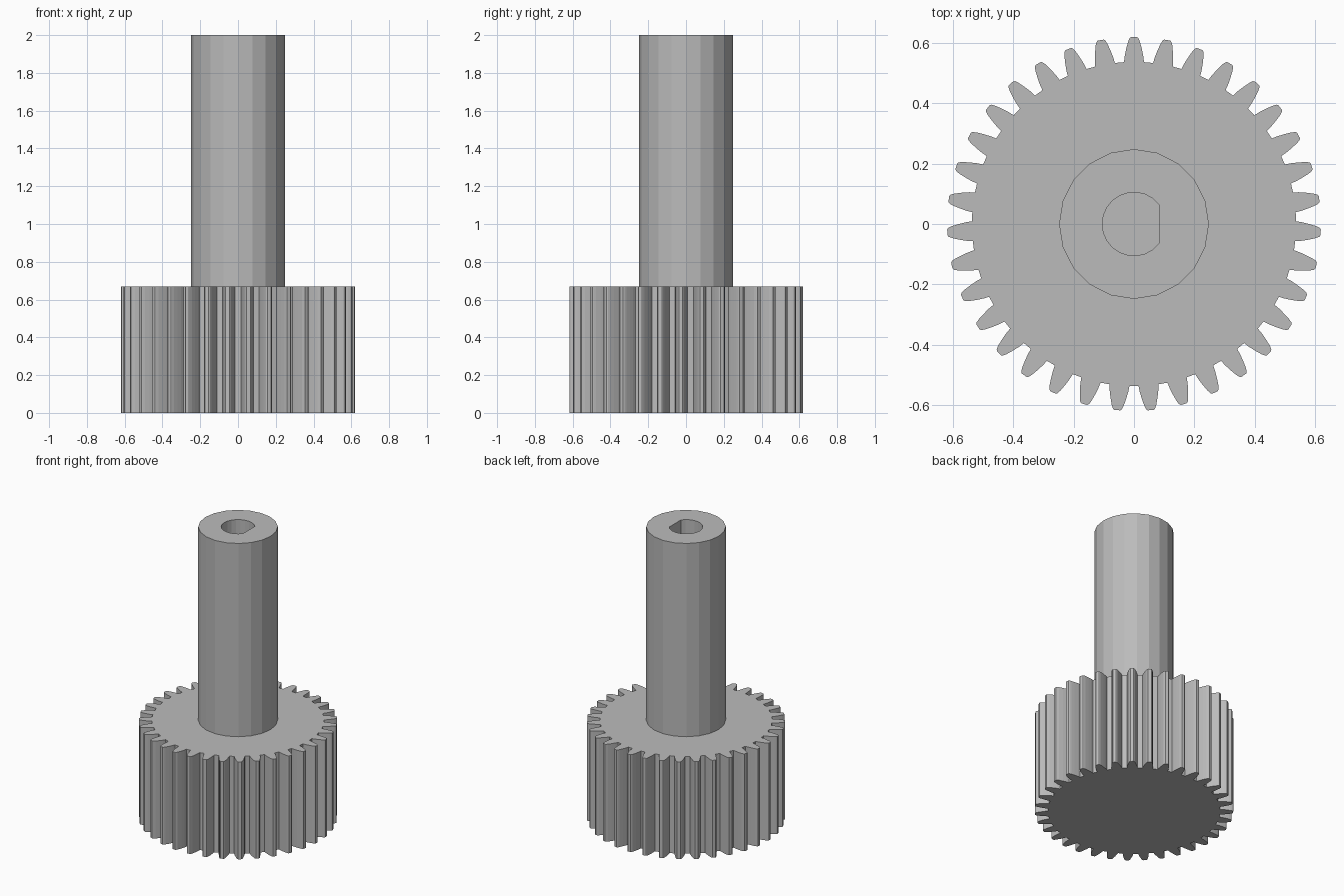
import bpy, bmesh
from math import sin, cos, pi, acos

if "Cube" in bpy.data.objects:
    bpy.data.objects.remove(bpy.data.objects["Cube"], do_unlink=True)

grey = bpy.data.materials.new("plain grey")
grey.use_nodes = True
colour = (0.5, 0.5, 0.5, 1)
grey.diffuse_color = colour
grey.node_tree.nodes["Principled BSDF"].inputs["Base Color"].default_value = colour

TEETH = 35
GEAR_TOP = 0.67
SHAFT_R = 0.248
BORE_R, BORE_FLAT = 0.105, 0.083


def prism(name, outline, z0, z1):
    """Extrude a closed 2D outline into a solid."""
    bm = bmesh.new()
    base = bm.faces.new([bm.verts.new((x, y, z0)) for x, y in outline])
    ext = bmesh.ops.extrude_face_region(bm, geom=[base])
    top = [v for v in ext["geom"] if isinstance(v, bmesh.types.BMVert)]
    bmesh.ops.translate(bm, verts=top, vec=(0, 0, z1 - z0))
    bmesh.ops.recalc_face_normals(bm, faces=bm.faces)
    mesh = bpy.data.meshes.new(name)
    bm.to_mesh(mesh)
    bm.free()
    mesh.materials.append(grey)
    obj = bpy.data.objects.new(name, mesh)
    bpy.context.collection.objects.link(obj)
    return obj


def polar(r, a):
    return r * cos(a), r * sin(a)


# Toothed wheel: one half-tooth flank (radius, half width), mirrored and repeated
flank = [(0.537, 0.033), (0.556, 0.031), (0.580, 0.026),
         (0.603, 0.020), (0.615, 0.015), (0.619, 0.010)]
gear_outline = []
for i in range(TEETH):
    centre = pi / 2 + i * 2 * pi / TEETH
    gear_outline += [polar(r, centre - w / r) for r, w in flank]
    gear_outline += [polar(r, centre + w / r) for r, w in reversed(flank)]
prism("gear_wheel", gear_outline, 0, GEAR_TOP)

# Shaft
shaft = prism("shaft", [polar(SHAFT_R, i * pi / 10) for i in range(20)], GEAR_TOP, 2)

# D-shaped blind bore cut into the top of the shaft
start = acos(BORE_FLAT / BORE_R)
steps = 18
bore = [polar(BORE_R, start + i * (2 * pi - 2 * start) / steps) for i in range(steps + 1)]
cutter = prism("bore_cutter", bore, 0.9, 2.1)
cutter.hide_render = True
cutter.hide_viewport = True
cut = shaft.modifiers.new("bore", "BOOLEAN")
cut.operation = "DIFFERENCE"
cut.solver = "EXACT"
cut.object = cutter
